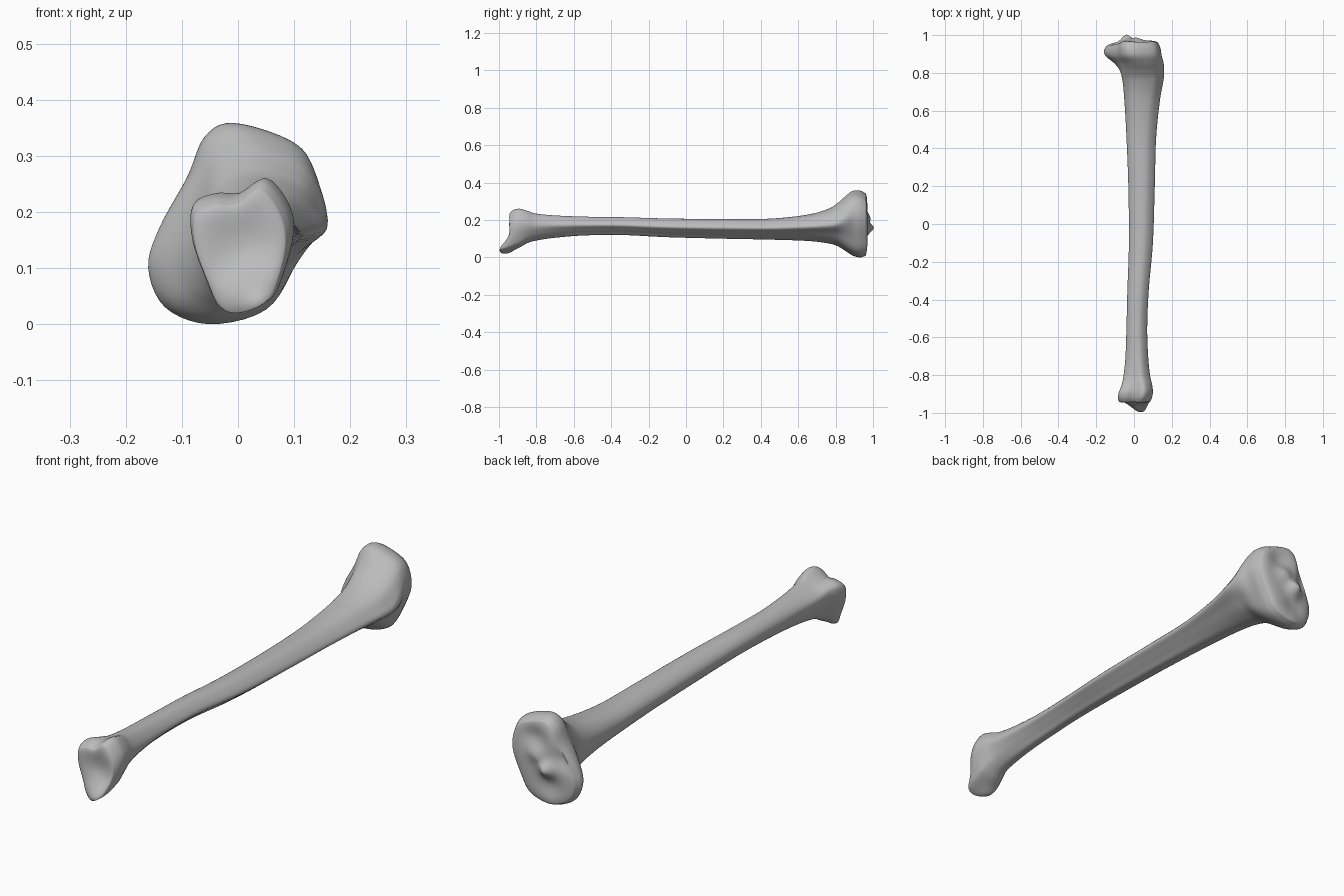
import bpy, bmesh, math
from mathutils import Vector

cube = bpy.data.objects.get("Cube")
if cube:
    bpy.data.objects.remove(cube)

SIDES = 60
STEPS = 6

# Cross-section outlines (x, z) in hundredths, counter-clockwise from the front crest
ankle = [(10, 15), (9, 21), (5, 26), (0, 23), (-4, 23), (-8, 21),
         (-8, 15), (-5.5, 8), (-3, 3), (1, 2), (6, 4), (8, 7)]
shaft = [(10.5, 16), (9, 18.5), (6, 20.5), (2, 20.5), (-1, 19), (-2.5, 17),
         (-2.5, 15), (-1, 12), (1, 10.5), (4, 10.5), (6, 12), (8.5, 14)]
neck = [(16, 17), (14.5, 21), (11, 25.5), (4, 28), (-2, 27), (-5.5, 23),
        (-7, 17), (-6.5, 11), (-4, 7), (1, 6.5), (7, 9), (11.5, 13)]
knee = [(14, 20), (13, 28), (9, 32.5), (-1, 35.5), (-6, 33), (-9, 26),
        (-14, 17), (-16, 10), (-13, 3), (-5, 0), (5, 2.5), (10, 10)]

# Stations along the bone: y, x min, x max, z min, z max (hundredths), outline blend
stations = [
    (-94, -8, 8.5, 2, 24, 0), (-92, -8.5, 9.5, 2.5, 25.5, 0),
    (-89, -8, 10, 5, 26, 0), (-85, -6.5, 9.6, 7.5, 25, .2),
    (-80, -5.5, 8.5, 9, 23.5, .5), (-70, -4.5, 7.5, 10.5, 22.5, .8),
    (-55, -4, 7, 11.7, 21.8, 1), (-35, -3.5, 7.8, 12, 21.5, 1),
    (-10, -2.7, 10, 10.8, 20.8, 1), (20, -3, 11, 10, 20.5, 1),
    (45, -4, 11.7, 9.5, 20.8, 1.2), (65, -5.2, 13.7, 8.8, 23, 1.6),
    (76, -6.2, 15.6, 7.5, 26, 1.9), (81, -7.5, 16, 6, 29, 2.1),
    (85, -10.5, 15.7, 3.5, 32.5, 2.5), (89, -15, 14.7, 1, 35.5, 2.9),
    (93, -16, 14, 0, 35.7, 3), (96, -14.8, 12.8, .8, 34.3, 3)]


def spline(p0, p1, p2, p3, t):
    """Catmull-Rom blend of four vectors."""
    return 0.5 * (2 * p1 + (p2 - p0) * t + (2 * p0 - 5 * p1 + 4 * p2 - p3) * t * t
                  + (3 * p1 - p0 - 3 * p2 + p3) * t ** 3)


def smooth_outline(points):
    """Closed smooth outline fitted to the unit square."""
    pts = [Vector(p) for p in points]
    n, k = len(pts), SIDES // len(pts)
    out = [spline(pts[i - 1], pts[i], pts[(i + 1) % n], pts[(i + 2) % n], j / k)
           for i in range(n) for j in range(k)]
    lo = Vector([min(p[a] for p in out) for a in (0, 1)])
    hi = Vector([max(p[a] for p in out) for a in (0, 1)])
    return [Vector([(p[a] - lo[a]) / (hi[a] - lo[a]) for a in (0, 1)]) for p in out]


outlines = [smooth_outline(o) for o in (ankle, shaft, neck, knee)]


def bump(x, z, cx, cz, radius):
    return math.exp(-((x - cx) ** 2 + (z - cz) ** 2) / radius ** 2)


def ramp(v, a, b):
    t = min(1, max(0, (v - a) / (b - a)))
    return t * t * (3 - 2 * t)


def end_shift(x, y, z):
    """Pushes the ankle knob outwards and tilts the knee rim."""
    knob = -0.055 * bump(x, z, 0.04, 0.03, 0.06) * ramp(-y, 0.87, 0.94)
    tilt = 0.2 * min(0, x + 0.05) * ramp(y, 0.88, 0.96)
    return y + knob + tilt


def ankle_face(x, z):
    return -0.948 + 0.012 * bump(x, z, 0.01, 0.14, 0.06)


def knee_face(x, z):
    return (0.972 + 0.033 * bump(x, z, -0.04, 0.155, 0.03)
            + 0.018 * bump(x, z, 0.01, 0.21, 0.035)
            - 0.016 * bump(x, z, 0.03, 0.27, 0.05)
            - 0.014 * bump(x, z, -0.05, 0.08, 0.05)
            - 0.02 * bump(x, z, -0.11, 0.21, 0.04))


def section(row):
    """One ring of points for an interpolated station."""
    y, x0, x1, z0, z1 = [v / 100 for v in row[:5]]
    blend = min(2.999, max(0, row[5]))
    i = int(blend)
    ring = []
    for a, b in zip(outlines[i], outlines[i + 1]):
        p = a.lerp(b, blend - i)
        ring.append((x0 + (x1 - x0) * p.x, y, z0 + (z1 - z0) * p.y))
    return ring


# Rings along the whole bone
rows = [Vector(s) for s in stations]
rows = [rows[0]] + rows + [rows[-1]]
rings = []
for i in range(1, len(rows) - 2):
    for j in range(STEPS):
        rings.append(section(spline(*rows[i - 1:i + 3], j / STEPS)))
rings.append(section(rows[-1]))


def cap_rings(rim, face):
    """Shrinking rings that follow a joint surface."""
    cx = sum(p[0] for p in rim) / SIDES
    cz = sum(p[2] for p in rim) / SIDES
    out = []
    for s in (.97, .92, .85, .76, .66, .55, .44, .33, .22, .1, .03):
        ring = []
        for x, y, z in rim:
            px, pz = cx + (x - cx) * s, cz + (z - cz) * s
            ring.append((px, y + (face(px, pz) - y) * (1 - s ** 8), pz))
        out.append(ring)
    return out


rings = cap_rings(rings[0], ankle_face)[::-1] + rings + cap_rings(rings[-1], knee_face)

# Skin the rings into one closed surface
bm = bmesh.new()
loops = [[bm.verts.new((x, end_shift(x, y, z), z)) for x, y, z in r] for r in rings]
for a, b in zip(loops, loops[1:]):
    for i in range(SIDES):
        j = (i + 1) % SIDES
        bm.faces.new((a[i], a[j], b[j], b[i]))
bm.faces.new(loops[0])
bm.faces.new(loops[-1])
bmesh.ops.recalc_face_normals(bm, faces=bm.faces)
mesh = bpy.data.meshes.new("shin_bone")
bm.to_mesh(mesh)
bm.free()
bone = bpy.data.objects.new("shin_bone", mesh)
bpy.context.collection.objects.link(bone)

# Plain grey material
grey = bpy.data.materials.new("bone_grey")
grey.use_nodes = True
colour = (0.5, 0.5, 0.5, 1)
grey.diffuse_color = colour
grey.node_tree.nodes["Principled BSDF"].inputs["Base Color"].default_value = colour
mesh.materials.append(grey)

bpy.context.view_layer.objects.active = bone
bone.select_set(True)
bpy.ops.object.shade_smooth_by_angle(angle=math.radians(60))
